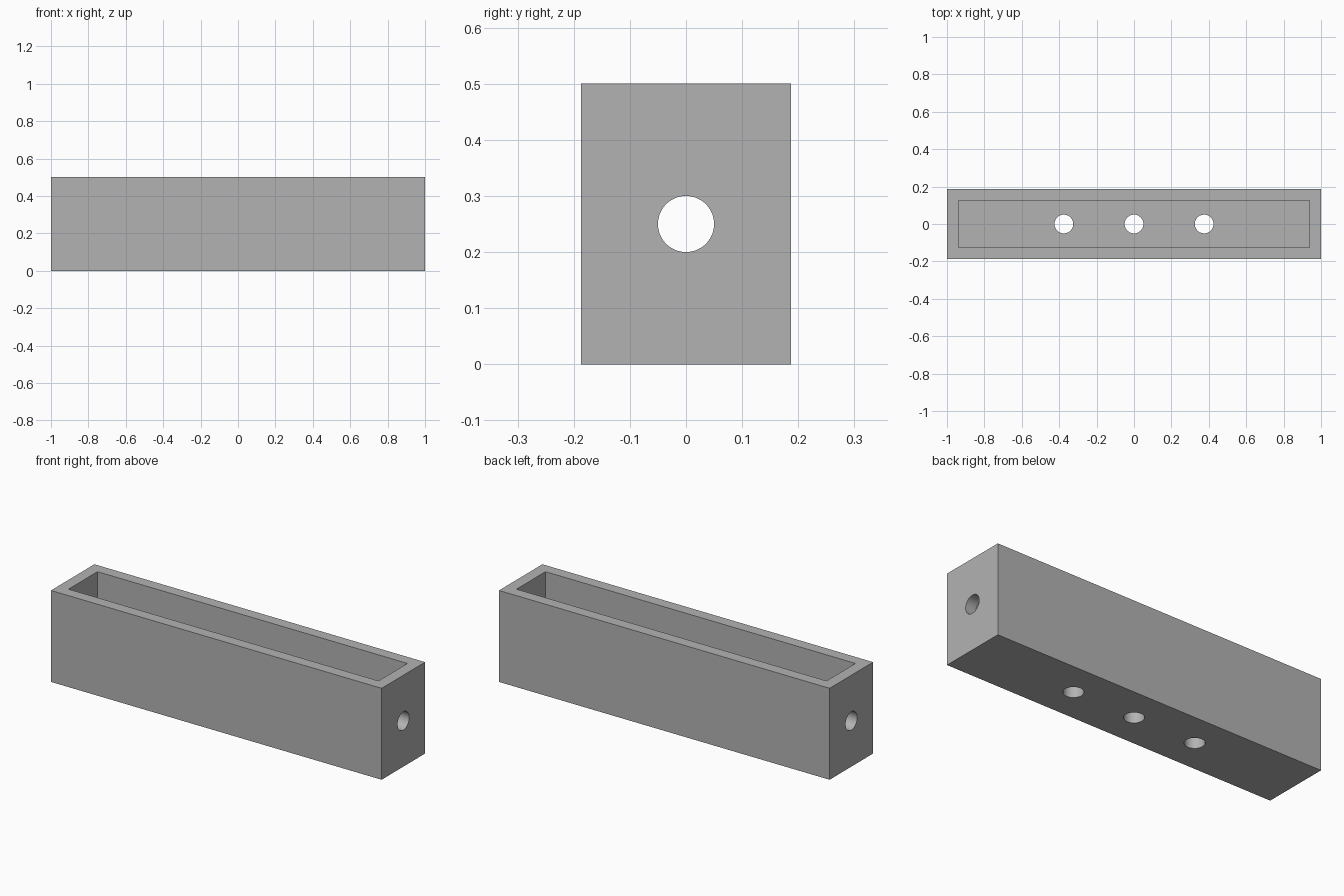
import bpy
from math import pi, radians

if "Cube" in bpy.data.objects:
    bpy.data.objects.remove(bpy.data.objects["Cube"], do_unlink=True)

LENGTH, DEPTH, HEIGHT = 2.0, 0.375, 0.5
WALL = 0.0625
HOLE_RADIUS = 0.05

grey = bpy.data.materials.new("plain grey")
grey.use_nodes = True
colour = (0.45, 0.45, 0.45, 1)
grey.diffuse_color = colour
grey.node_tree.nodes["Principled BSDF"].inputs["Base Color"].default_value = colour


def box(name, size, location):
    bpy.ops.mesh.primitive_cube_add(size=1, location=location)
    obj = bpy.context.object
    obj.name = name
    obj.scale = size
    bpy.ops.object.transform_apply(location=False, rotation=False, scale=True)
    obj.data.materials.append(grey)
    return obj


def hole(name, length, location, rotation=(0, 0, 0)):
    bpy.ops.mesh.primitive_cylinder_add(
        vertices=64, radius=HOLE_RADIUS, depth=length, location=location, rotation=rotation)
    obj = bpy.context.object
    obj.name = name
    obj.data.materials.append(grey)
    return obj


def cut(target, cutter):
    cutter.hide_render = True
    mod = target.modifiers.new(cutter.name, "BOOLEAN")
    mod.operation = "DIFFERENCE"
    mod.solver = "EXACT"
    mod.object = cutter
    bpy.context.view_layer.objects.active = target
    bpy.ops.object.modifier_apply(modifier=mod.name)
    bpy.data.objects.remove(cutter, do_unlink=True)


# Outer block, hollowed from above to leave walls and a floor
trough = box("trough", (LENGTH, DEPTH, HEIGHT), (0, 0, HEIGHT / 2))
cut(trough, box("cavity", (LENGTH - 2 * WALL, DEPTH - 2 * WALL, HEIGHT),
                (0, 0, WALL + HEIGHT / 2)))

# Drain holes through the floor
for x in (-0.375, 0, 0.375):
    cut(trough, hole("floor_hole", WALL * 3, (x, 0, WALL / 2)))

# One hole through each end wall
for side in (-1, 1):
    cut(trough, hole("end_hole", WALL * 3, (side * (LENGTH - WALL) / 2, 0, HEIGHT / 2),
                     (0, pi / 2, 0)))

# Smooth the bores and keep the block edges sharp
bpy.ops.object.select_all(action="DESELECT")
trough.select_set(True)
bpy.context.view_layer.objects.active = trough
bpy.ops.object.shade_smooth_by_angle(angle=radians(30))
